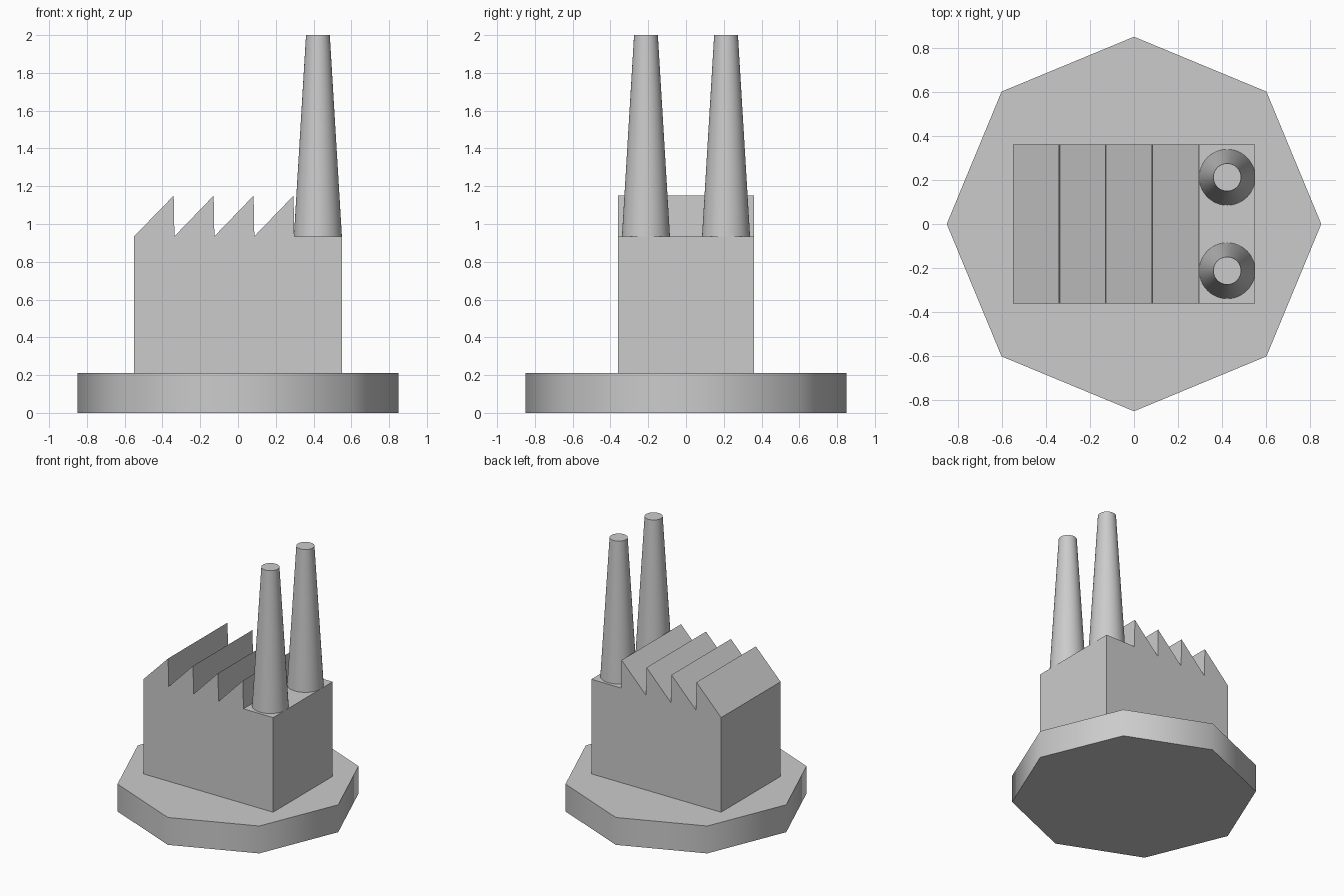
import bpy, bmesh, math

if "Cube" in bpy.data.objects:
    bpy.data.objects.remove(bpy.data.objects["Cube"])


def frustum(name, x, y, z0, z1, r0, r1, sides):
    bpy.ops.mesh.primitive_cone_add(vertices=sides, radius1=r0, radius2=r1, depth=z1 - z0,
                                    location=(x, y, (z0 + z1) / 2))
    ob = bpy.context.object
    ob.name = name
    bpy.ops.object.shade_smooth_by_angle(angle=math.radians(60))
    return ob


def extrude_profile(name, points, half_depth):
    bm = bmesh.new()
    face = bm.faces.new([bm.verts.new((x, -half_depth, z)) for x, z in points])
    res = bmesh.ops.extrude_face_region(bm, geom=[face])
    moved = [v for v in res["geom"] if isinstance(v, bmesh.types.BMVert)]
    bmesh.ops.translate(bm, verts=moved, vec=(0, 2 * half_depth, 0))
    bmesh.ops.recalc_face_normals(bm, faces=bm.faces)
    mesh = bpy.data.meshes.new(name)
    bm.to_mesh(mesh)
    bm.free()
    ob = bpy.data.objects.new(name, mesh)
    bpy.context.collection.objects.link(ob)
    return ob


BASE_TOP, ROOF, PEAK = 0.21, 0.935, 1.15

# Octagonal base
frustum("base", 0, 0, 0, BASE_TOP, 0.85, 0.85, 8)

# Factory hall with sawtooth roof
pitch = 0.2115
profile = [(0.55, BASE_TOP), (-0.55, BASE_TOP), (-0.55, ROOF)]
for i in range(1, 5):
    x = -0.55 + i * pitch
    profile += [(x - 0.002, PEAK), (x + 0.002, ROOF)]
profile.append((0.55, ROOF))
extrude_profile("factory_hall", profile, 0.36)

# Pair of tapered chimneys
for side, y in (("front", -0.212), ("back", 0.212)):
    frustum("chimney_" + side, 0.423, y, ROOF, 2.0, 0.127, 0.063, 48)
